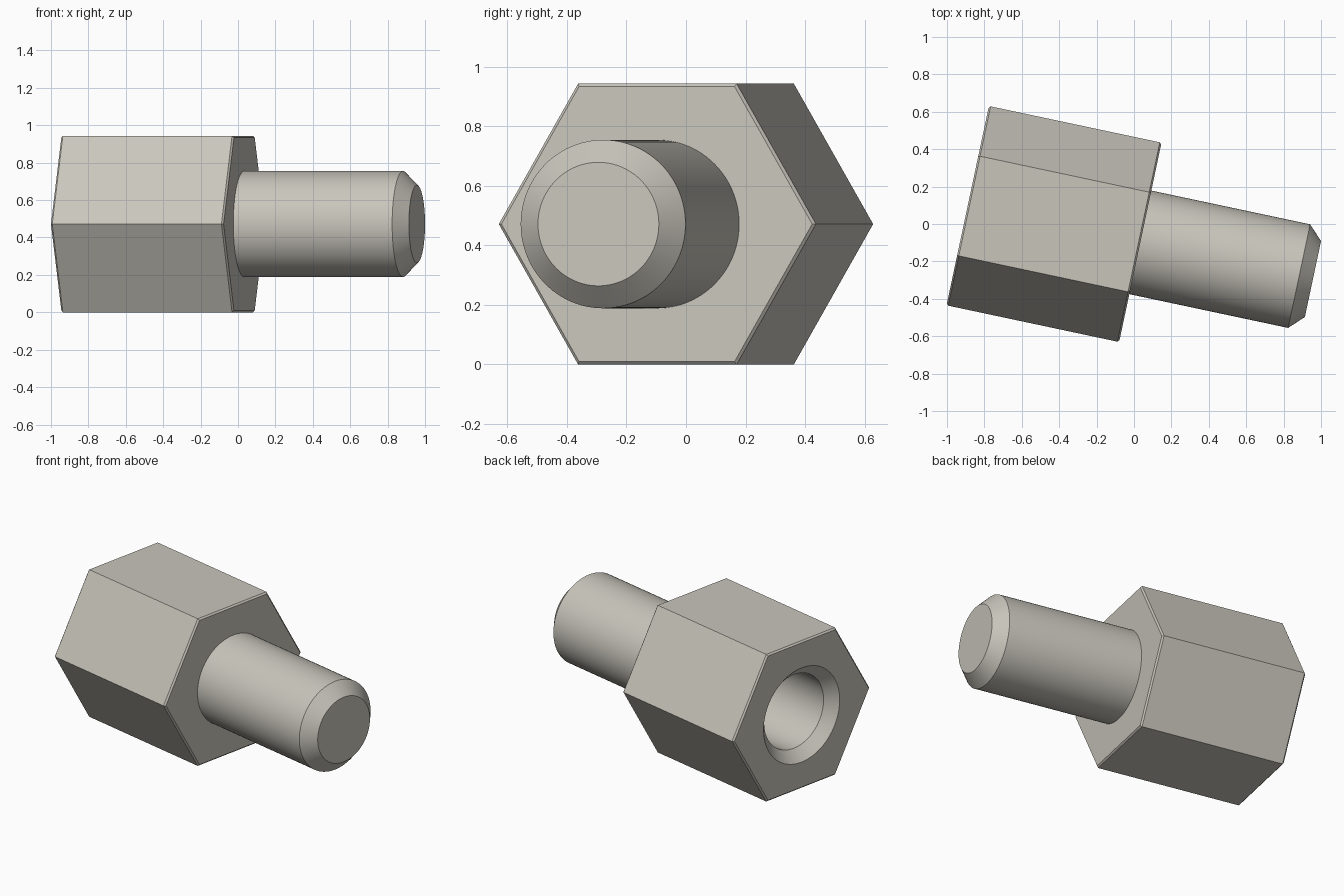
import bpy, bmesh, math

cube = bpy.data.objects.get("Cube")
if cube:
    bpy.data.objects.remove(cube, do_unlink=True)

SCALE = 0.1887          # profiles are in bolt units, the hexagon is 5 across flats
SEGMENTS = 96           # multiple of six, so hexagon corners land on vertices

metal = bpy.data.materials.new("warm_grey_metal")
color = (0.58, 0.56, 0.50, 1)
metal.diffuse_color = color
metal.use_nodes = True
metal.node_tree.nodes["Principled BSDF"].inputs["Base Color"].default_value = color


def round_radius(size, angle):
    return size


def hex_radius(apothem, angle):
    return apothem / math.cos(angle % (math.pi / 3) - math.pi / 6)


def lathe(name, profile):
    """Sweep (position along x, size, radius rule) stations around the x axis."""
    bm = bmesh.new()
    rings = []
    for x, size, rule in profile:
        ring = []
        for i in range(SEGMENTS):
            a = 2 * math.pi * i / SEGMENTS
            # keep rounding from tipping a corner into the next sector
            r = rule(size, a + 1e-9)
            ring.append(bm.verts.new((x * SCALE, r * math.cos(a) * SCALE,
                                      r * math.sin(a) * SCALE)))
        rings.append(ring)
    for a, b in zip(rings, rings[1:]):
        for i in range(SEGMENTS):
            j = (i + 1) % SEGMENTS
            bm.faces.new((a[i], a[j], b[j], b[i]))
    bm.faces.new(rings[0])
    bm.faces.new(rings[-1])
    bmesh.ops.recalc_face_normals(bm, faces=bm.faces)
    mesh = bpy.data.meshes.new(name)
    bm.to_mesh(mesh)
    bm.free()
    mesh.materials.append(metal)
    obj = bpy.data.objects.new(name, mesh)
    bpy.context.collection.objects.link(obj)
    obj.location = (-0.889, 0.098, 2.5 * SCALE)
    obj.rotation_euler.z = math.radians(-12)
    bpy.ops.object.select_all(action='DESELECT')
    obj.select_set(True)
    bpy.context.view_layer.objects.active = obj
    bpy.ops.object.shade_smooth_by_angle(angle=math.radians(25))
    return obj


# Hexagonal body: blind countersunk hole, back face, chamfered flats, front face
lathe("hex_body", [
    (4.0, 1.25, round_radius),
    (0.35, 1.25, round_radius),
    (0.0, 1.6, round_radius),
    (0.0, 2.45, hex_radius),
    (0.05, 2.5, hex_radius),
    (4.95, 2.5, hex_radius),
    (5.0, 2.45, hex_radius),
    (5.0, 1.4, round_radius),
])

# Round stud with a chamfered tip, seated slightly into the body
lathe("stud", [
    (4.9, 1.5, round_radius),
    (9.6, 1.5, round_radius),
    (10.0, 1.1, round_radius),
])
